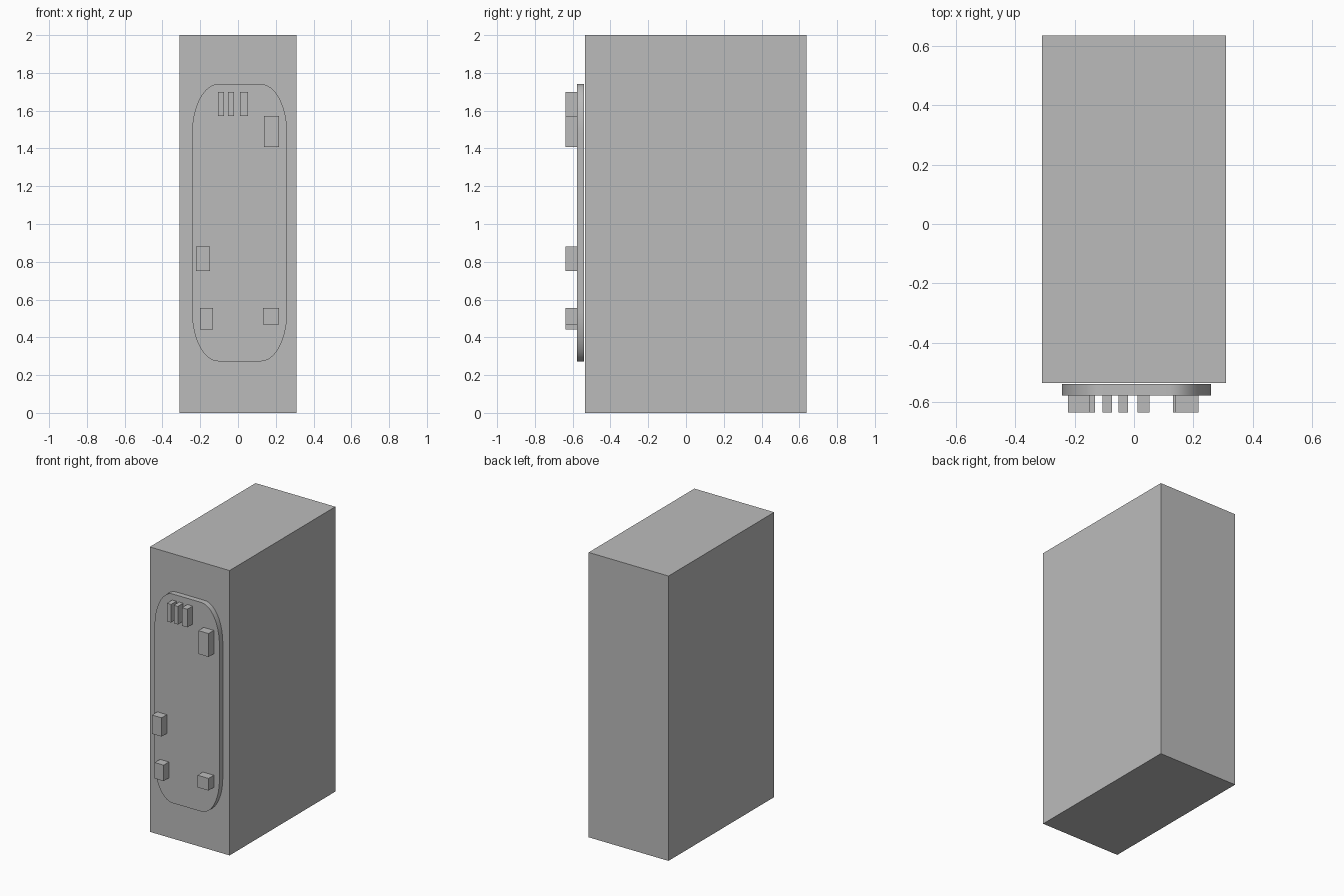
import bpy, bmesh, math

cube = bpy.data.objects.get("Cube")
if cube:
    bpy.data.objects.remove(cube, do_unlink=True)

grey = bpy.data.materials.new("plain grey")
grey.use_nodes = True
colour = (0.5, 0.5, 0.5, 1)
grey.diffuse_color = colour
grey.node_tree.nodes["Principled BSDF"].inputs["Base Color"].default_value = colour


def finish(name, bm):
    bmesh.ops.recalc_face_normals(bm, faces=bm.faces)
    mesh = bpy.data.meshes.new(name)
    bm.to_mesh(mesh)
    bm.free()
    mesh.materials.append(grey)
    obj = bpy.data.objects.new(name, mesh)
    bpy.context.collection.objects.link(obj)
    return obj


def box(name, x, y, z):
    """Box from (low, high) pairs on each axis."""
    bm = bmesh.new()
    bmesh.ops.create_cube(bm, size=1)
    for v in bm.verts:
        v.co = [a + (b - a) * (c + 0.5) for (a, b), c in zip((x, y, z), v.co)]
    return finish(name, bm)


def rounded_plate(name, x, y, z, rx, rz, steps=16):
    """Upright plate with elliptical corners."""
    bm = bmesh.new()
    corners = [(x[1] - rx, z[1] - rz), (x[0] + rx, z[1] - rz),
               (x[0] + rx, z[0] + rz), (x[1] - rx, z[0] + rz)]
    ring = []
    for i, (cx, cz) in enumerate(corners):
        for k in range(steps + 1):
            a = (i + k / steps) * math.pi / 2
            ring.append(bm.verts.new((cx + rx * math.cos(a), y[0], cz + rz * math.sin(a))))
    face = bm.faces.new(ring)
    back = bmesh.ops.extrude_face_region(bm, geom=[face], use_keep_orig=True)["geom"]
    for v in back:
        if isinstance(v, bmesh.types.BMVert):
            v.co.y = y[1]
    return finish(name, bm)


# Main cabinet
box("cabinet", (-0.31, 0.31), (-0.536, 0.637), (0, 2))

# Raised front panel
panel = rounded_plate("front_panel", (-0.243, 0.26), (-0.578, -0.54), (0.273, 1.741), 0.14, 0.26)
bpy.ops.object.select_all(action="DESELECT")
panel.select_set(True)
bpy.context.view_layer.objects.active = panel
bpy.ops.object.shade_smooth_by_angle(angle=math.radians(30))

# Blocks standing on the panel
blocks = {
    "vent_bar_right": ((-0.106, -0.074), (1.571, 1.698)),
    "vent_bar_middle": ((-0.053, -0.021), (1.571, 1.698)),
    "vent_bar_left": ((0.011, 0.053), (1.571, 1.698)),
    "upper_button": ((0.138, 0.217), (1.407, 1.571)),
    "middle_button": ((-0.222, -0.148), (0.75, 0.882)),
    "lower_right_button": ((-0.201, -0.132), (0.442, 0.554)),
    "lower_left_button": ((0.132, 0.217), (0.469, 0.554)),
}
for name, (x, z) in blocks.items():
    box(name, x, (-0.637, -0.578), z)
